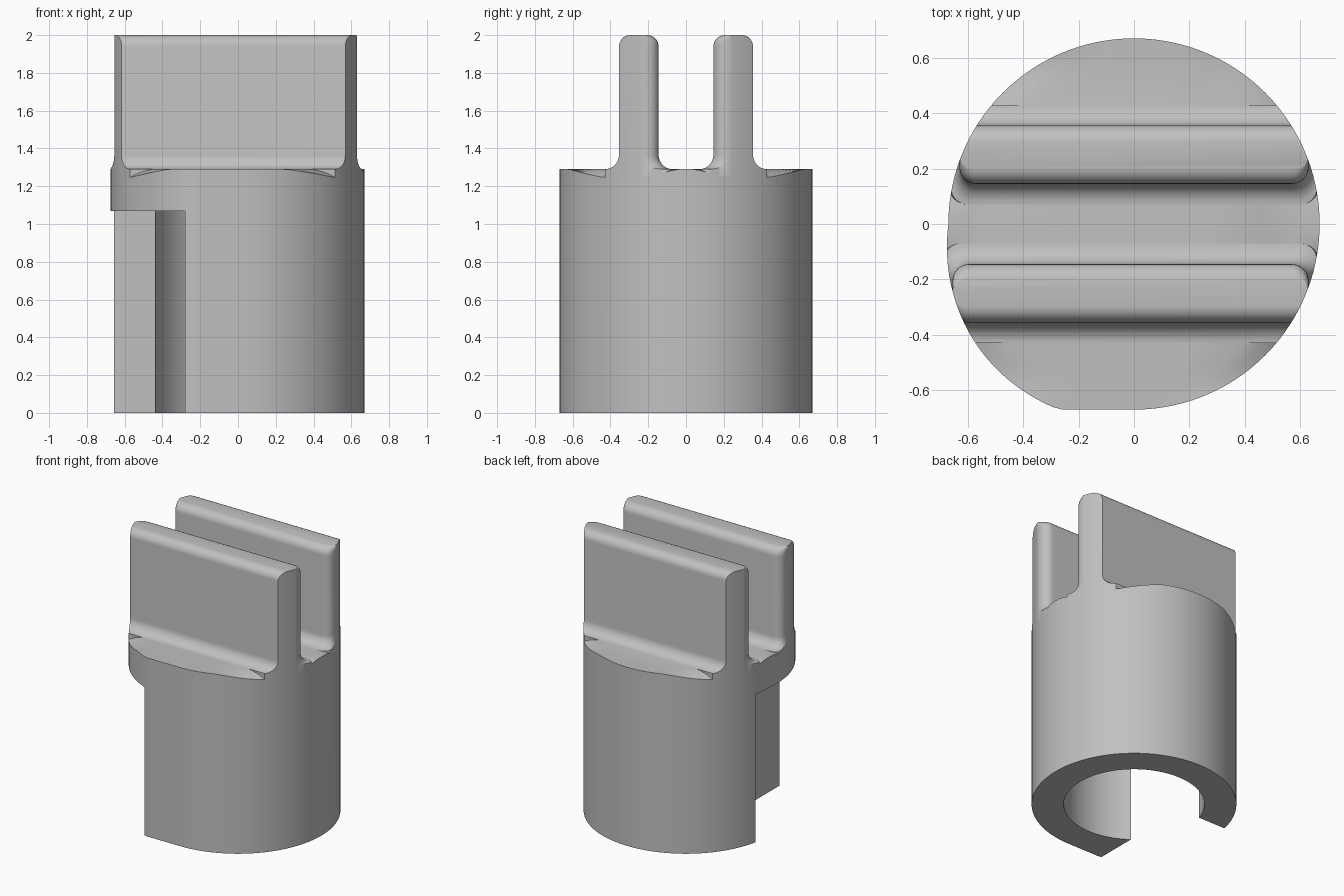
import bpy, bmesh
from math import sin, cos, pi, radians, degrees

cube = bpy.data.objects.get("Cube")
if cube:
    bpy.data.objects.remove(cube, do_unlink=True)

grey = bpy.data.materials.new("plain grey")
grey.use_nodes = True
grey.diffuse_color = (0.53, 0.53, 0.53, 1)
grey.node_tree.nodes["Principled BSDF"].inputs["Base Color"].default_value = grey.diffuse_color

RADIUS, BORE, FLOOR, TOP, SLOT_TOP = 0.67, 0.46, 1.29, 2.0, 1.07
SEGMENTS = 120


def outline(scale=1.0):
    """Round plan that swells over the slotted quadrant."""
    points = []
    for i in range(SEGMENTS):
        a = 2 * pi * i / SEGMENTS
        r = RADIUS
        if pi < a < 1.5 * pi:
            t = min((degrees(a) - 180) / 56, 1)
            r = min(RADIUS + 0.053 * sin(t * pi / 2), RADIUS / -sin(a))
        points.append((r * scale * cos(a), r * scale * sin(a)))
    return points


def rim_dip(y):
    """Depth of the worn rim beside the plates."""
    t = (abs(y) - 0.05) / 0.57
    return 0.05 * sin(pi * t) if 0 < t < 1 else 0


def loft(name, rings):
    """Skin a closed solid through rings of equal point count."""
    bm = bmesh.new()
    loops = [[bm.verts.new(p) for p in ring] for ring in rings]
    n = len(loops[0])
    for low, high in zip(loops, loops[1:]):
        for i in range(n):
            j = (i + 1) % n
            bm.faces.new((low[i], low[j], high[j], high[i]))
    bm.faces.new(loops[0][::-1])
    bm.faces.new(loops[-1])
    bmesh.ops.recalc_face_normals(bm, faces=bm.faces)
    mesh = bpy.data.meshes.new(name)
    bm.to_mesh(mesh)
    bm.free()
    mesh.materials.append(grey)
    obj = bpy.data.objects.new(name, mesh)
    bpy.context.collection.objects.link(obj)
    return obj


def boolean(obj, cutter, operation):
    bpy.context.view_layer.objects.active = obj
    mod = obj.modifiers.new("cut", "BOOLEAN")
    mod.operation, mod.solver, mod.object = operation, "EXACT", cutter
    bpy.ops.object.modifier_apply(modifier=mod.name)
    bpy.data.objects.remove(cutter, do_unlink=True)


def prism(name, points, z0, z1):
    return loft(name, [[(x, y, z) for x, y in points] for z in (z0, z1)])


def rounded_rect(x0, x1, y0, y1, r, z):
    ring = []
    corners = ((x1 - r, y1 - r), (x0 + r, y1 - r), (x0 + r, y0 + r), (x1 - r, y0 + r))
    for k, (cx, cy) in enumerate(corners):
        for i in range(9):
            a = radians(90 * k + 90 * i / 8)
            ring.append((cx + r * cos(a), cy + r * sin(a), z))
    return ring


# Sleeve body with a closed top
body = loft("sleeve_body", [
    [(x, y, 0) for x, y in outline()],
    [(x, y, FLOOR - rim_dip(y)) for x, y in outline()],
    [(x, y, FLOOR - 0.4 * rim_dip(y)) for x, y in outline(0.94)],
    [(x, y, FLOOR) for x, y in outline(0.87)],
])

# Bore and corner slot
bore = [(BORE * cos(2 * pi * i / 96), BORE * sin(2 * pi * i / 96)) for i in range(96)]
boolean(body, prism("bore_cutter", bore, -0.1, SLOT_TOP), "DIFFERENCE")
slot = [(-1, -1), (-0.28, -1), (-0.28, 0.14), (-1, 0.14)]
boolean(body, prism("slot_cutter", slot, -0.1, SLOT_TOP), "DIFFERENCE")


# Upright plates with filleted feet and rounded top edges
def plate(name, y, x0, x1):
    half, fillet, edge = 0.105, 0.075, 0.06
    levels = [(1.2, 0.06, fillet), (1.25, 0.045, fillet)]
    for i in range(9):
        a = pi / 2 * i / 8
        levels.append((FLOOR + fillet * (1 - cos(a)), 0.03 * (1 - sin(a)), fillet * (1 - sin(a))))
    for i in range(9):
        a = pi / 2 * i / 8
        levels.append((TOP - edge + edge * sin(a), 0, -edge * (1 - cos(a))))
    rings = []
    for z, dx, dy in levels:
        rings.append(rounded_rect(x0 - dx, x1 + dx, y - half - dy, y + half + dy,
                                  min(0.06, half + dy - 0.005), z))
    obj = loft(name, rings)
    boolean(obj, prism("outline_cutter", outline(), 1, 2.2), "INTERSECT")
    return obj


parts = [body,
         plate("front_plate", -0.25, -0.655, 0.63),
         plate("back_plate", 0.25, -0.63, 0.63)]

for obj in parts:
    bpy.ops.object.select_all(action="DESELECT")
    obj.select_set(True)
    bpy.context.view_layer.objects.active = obj
    bpy.ops.object.shade_smooth_by_angle(angle=radians(35))
